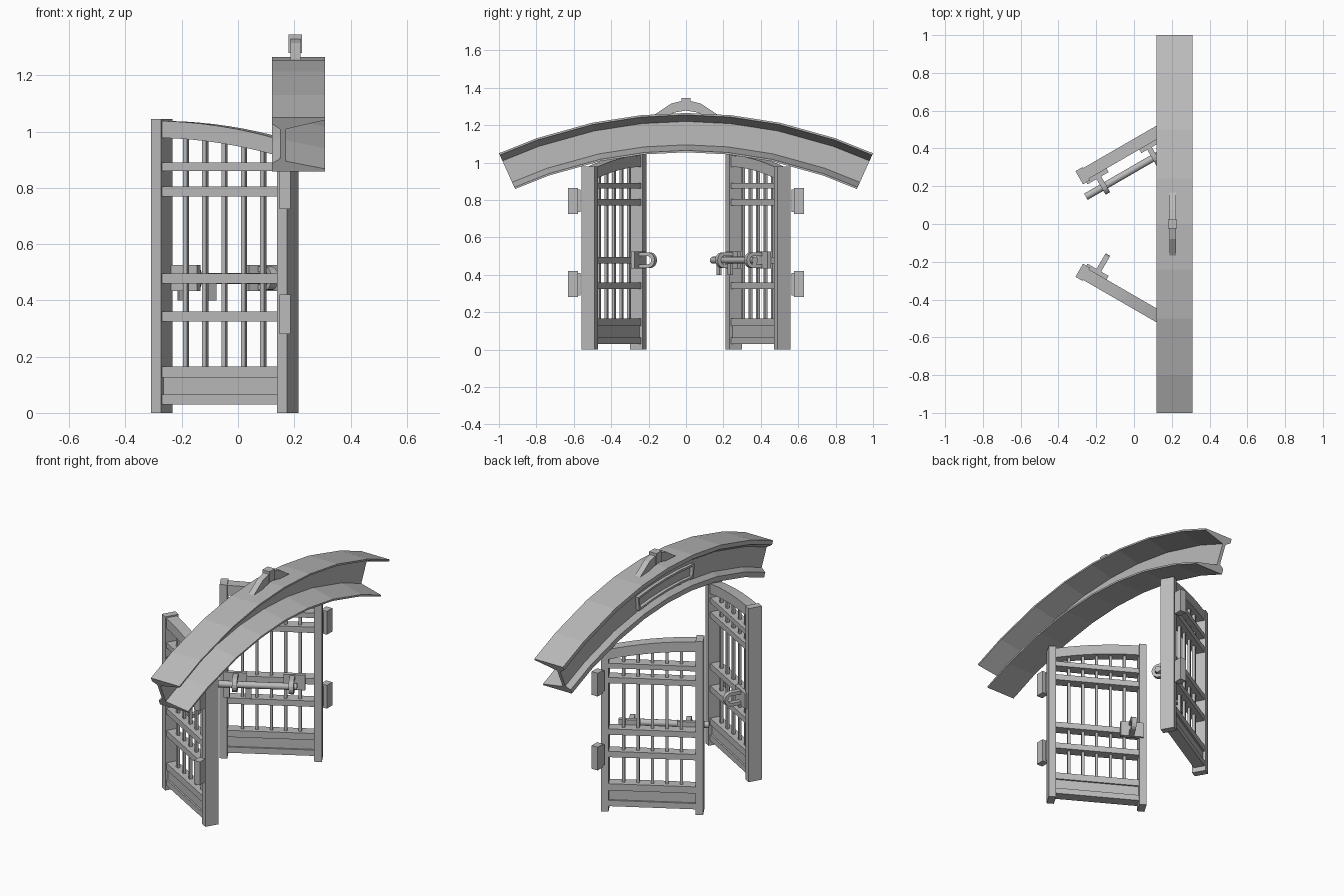
import bpy, bmesh
from math import sin, cos, pi, radians

cube = bpy.data.objects.get("Cube")
if cube:
    bpy.data.objects.remove(cube)

grey = bpy.data.materials.new("plain_grey")
grey.use_nodes = True
grey.diffuse_color = (0.5, 0.5, 0.5, 1)
grey.node_tree.nodes["Principled BSDF"].inputs["Base Color"].default_value = (0.5, 0.5, 0.5, 1)


def loft(name, rings):
    """Solid through a list of matching closed rings of points."""
    bm = bmesh.new()
    loops = [[bm.verts.new(p) for p in ring] for ring in rings]
    n = len(loops[0])
    for a, b in zip(loops, loops[1:]):
        for i in range(n):
            j = (i + 1) % n
            bm.faces.new((a[i], a[j], b[j], b[i]))
    bm.faces.new(loops[0])
    bm.faces.new(loops[-1])
    bmesh.ops.recalc_face_normals(bm, faces=bm.faces)
    mesh = bpy.data.meshes.new(name)
    bm.to_mesh(mesh)
    bm.free()
    mesh.materials.append(grey)
    obj = bpy.data.objects.new(name, mesh)
    bpy.context.collection.objects.link(obj)
    return obj


def rect(u0, u1, v0, v1):
    return [(u0, v0), (u1, v0), (u1, v1), (u0, v1)]


def box(name, x, y, z, place=lambda *p: p):
    return loft(name, [[place(u, v, h) for u, v in rect(*x, *y)] for h in z])


# ---- Arched beam: channel profile (x, radius) swept round a large circle
CENTRE = -1.165


def on_arc(x, r, deg):
    a = radians(deg)
    return (x, r * sin(a), CENTRE + r * cos(a))


profile = [(0.31, 2.43), (0.12, 2.43), (0.12, 2.405), (0.15, 2.385),
           (0.15, 2.27), (0.12, 2.25), (0.12, 2.22), (0.31, 2.22),
           (0.31, 2.23), (0.17, 2.26), (0.17, 2.385), (0.31, 2.42)]
half = [5.7, 11.9, 19.2, 24.3]
angles = [-a for a in reversed(half)] + [0] + half
loft("arched_beam", [[on_arc(x, r, a) for x, r in profile] for a in angles])

# Raised border on the beam's inner face
sweep = [-6.5, -3.25, 0, 3.25, 6.5]
for name, r0, r1 in (("border_top", 2.355, 2.367), ("border_bottom", 2.283, 2.295)):
    loft(name, [[on_arc(x, r, a) for x, r in rect(0.13, 0.155, r0, r1)] for a in sweep])
for name, a0 in (("border_left", 6.2), ("border_right", -6.5)):
    loft(name, [[on_arc(x, r, a) for x, r in rect(0.13, 0.155, 2.283, 2.367)]
                for a in (a0, a0 + 0.3)])

# Crest with a small finial
right_side = [(0, 1.335), (0.08, 1.315), (0.17, 1.255), (0.12, 1.245), (0.06, 1.268), (0, 1.278)]
crest = right_side + [(-y, z) for y, z in reversed(right_side[1:-1])]
loft("crest", [[(x, y, z) for y, z in crest] for x in (0.187, 0.223)])
box("crest_finial", (0.18, 0.228), (-0.025, 0.025), (1.28, 1.345))


# ---- Gate leaves, in leaf coordinates: s along, o outwards, z up
def leaf_frame(side):
    c, k = cos(pi / 6), sin(pi / 6)

    def place(s, o, z):
        return (-0.29 + c * s + k * o, side * (0.245 + k * s - c * o), z)
    return place


LENGTH, POST = 0.56, 0.042
RAILS = [(0.03, 0.065), (0.125, 0.165), (0.325, 0.36),
         (0.46, 0.495), (0.77, 0.805), (0.86, 0.89)]


def arch_z(s):
    return 1.038 - 0.075 * (s / LENGTH) ** 2


def keeper(name, place, s, reach):
    """U-shaped loop standing off the leaf."""
    mid = 0.478

    def arc(radius):
        tip = reach - 0.042
        pts = [(0.04, mid - radius)]
        pts += [(tip + radius * cos(t * pi / 8), mid + radius * sin(t * pi / 8))
                for t in range(-4, 5)]
        return pts + [(0.04, mid + radius)]
    ribbon = arc(0.042) + arc(0.022)[::-1]
    loft(name, [[place(h, o, z) for o, z in ribbon] for h in (s - 0.014, s + 0.014)])


for side, word in ((1, "left"), (-1, "right")):
    place = leaf_frame(side)

    # Posts
    box(word + "_free_post", (0, POST), (-0.04, 0.04), (0, 1.045), place)
    box(word + "_hinge_post", (LENGTH - POST, LENGTH), (-0.04, 0.04), (0, 0.98), place)

    # Horizontal rails, bottom panel and arched top rail
    span = (POST - 0.005, LENGTH - POST + 0.005)
    for i, z in enumerate(RAILS):
        box(f"{word}_rail_{i + 1}", span, (-0.034, 0.03), z, place)
    box(word + "_bottom_panel", span, (-0.024, 0.02), (0.06, 0.13), place)
    stops = [span[0] + (span[1] - span[0]) * i / 8 for i in range(9)]
    loft(word + "_top_rail", [[place(s, o, arch_z(s) + h) for o, h in rect(-0.034, 0.03, -0.06, 0)]
                              for s in stops])

    # Vertical bars
    for i in range(5):
        s = POST + (LENGTH - 2 * POST) * (i + 1) / 6
        box(f"{word}_bar_{i + 1}", (s - 0.008, s + 0.008), (-0.008, 0.008),
            (0.15, arch_z(s) - 0.04), place)

    # Hinge blocks
    for z, level in ((0.35, "lower"), (0.795, "upper")):
        box(f"{word}_{level}_hinge", (0.147, 0.187), (side * 0.578, side * 0.63),
            (z - 0.07, z + 0.07))
        box(f"{word}_{level}_hinge_knuckle", (0.147, 0.165), (side * 0.563, side * 0.58),
            (z - 0.06, z + 0.06))

    # Keeper by the free post
    box(word + "_latch_plate", (0.02, 0.15), (0.03, 0.052), (0.433, 0.525), place)
    keeper(word + "_latch_loop", place, 0.09, 0.148)

# ---- Sliding bolt on the left leaf
place = leaf_frame(1)
box("bolt_plate", (0.35, 0.47), (0.028, 0.052), (0.433, 0.525), place)
keeper("bolt_loop", place, 0.4, 0.148)
ring = [(0.105 + 0.019 * cos(t * pi / 6), 0.478 + 0.019 * sin(t * pi / 6)) for t in range(12)]
rod = loft("bolt_rod", [[place(s, o, z) for o, z in ring] for s in (-0.02, 0.43)])
for p in rod.data.polygons:
    p.use_smooth = len(p.vertices) == 4
rod.data.set_sharp_from_angle(angle=radians(40))
for i, s in enumerate((0.045, 0.165)):
    box(f"bolt_handle_{i + 1}", (s - 0.016, s + 0.016), (0.098, 0.112), (0.4, 0.47), place)
